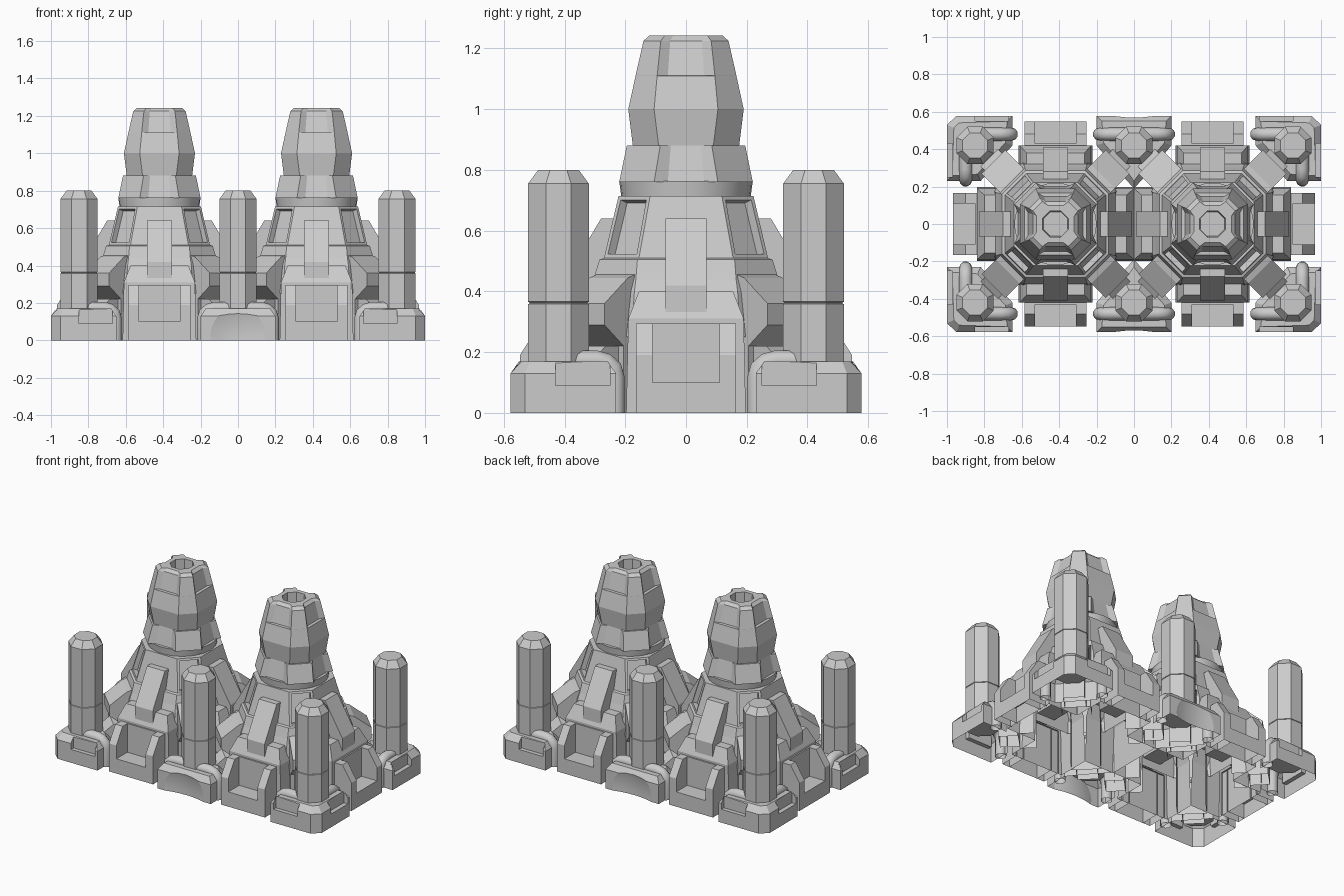
import bpy, bmesh
from math import pi
from mathutils import Matrix

if "Cube" in bpy.data.objects:
    bpy.data.objects.remove(bpy.data.objects["Cube"])

T = Matrix.Translation
R = lambda a: Matrix.Rotation(a, 4, 'Z')


def finish(name, bm, open_bottom=True, inner=None):
    """make an object; drop ground faces and, if given, the buried faces at x <= inner"""
    bmesh.ops.recalc_face_normals(bm, faces=bm.faces)
    if open_bottom:
        low = [f for f in bm.faces if all(v.co.z < 1e-4 for v in f.verts)
               or (inner and all(v.co.x < inner + 1e-4 for v in f.verts))]
        bmesh.ops.delete(bm, geom=low, context='FACES')
    me = bpy.data.meshes.new(name)
    bm.to_mesh(me)
    bm.free()
    ob = bpy.data.objects.new(name, me)
    bpy.context.collection.objects.link(ob)
    return ob


def loft_bm(rings):
    """rings: list of (z, [(x, y), ...]) skinned and capped"""
    bm = bmesh.new()
    vs = [[bm.verts.new((x, y, z)) for x, y in pts] for z, pts in rings]
    n = len(vs[0])
    for a, b in zip(vs, vs[1:]):
        for i in range(n):
            j = (i + 1) % n
            bm.faces.new((a[i], a[j], b[j], b[i]))
    bm.faces.new(vs[0])
    bm.faces.new(vs[-1])
    return bm


def loft(name, rings, open_bottom=True, inner=None):
    return finish(name, loft_bm(rings), open_bottom, inner)


def prism(name, profile, w0, w1, inner=None):
    """radial profile (r, z) extruded sideways from w0 to w1"""
    bm = bmesh.new()
    a = [bm.verts.new((r, w0, z)) for r, z in profile]
    b = [bm.verts.new((r, w1, z)) for r, z in profile]
    n = len(a)
    bm.faces.new(a)
    bm.faces.new(b)
    for i in range(n):
        j = (i + 1) % n
        bm.faces.new((a[i], a[j], b[j], b[i]))
    return finish(name, bm, True, inner)


def section(a, w, n=None, d=0):
    """eight-sided outline; with n, each main side has a notch n wide, d deep"""
    side = [(a, -w), (a, w)] if n is None else [(a, -w), (a - d, -n), (a - d, n), (a, w)]
    pts = []
    for c, s in ((1, 0), (0, 1), (-1, 0), (0, -1)):
        pts += [(x * c - y * s, x * s + y * c) for x, y in side]
    return pts


def spread(ob, mats):
    """copies of a part under each transform, then drop the template"""
    for m in mats:
        me = ob.data.copy()
        me.transform(m)
        if m.determinant() < 0:
            me.flip_normals()
        o = bpy.data.objects.new(ob.name, me)
        bpy.context.collection.objects.link(o)
    bpy.data.objects.remove(ob)


def carve(ob, cutters):
    for c in cutters:
        c.hide_render = True
        m = ob.modifiers.new('cut', 'BOOLEAN')
        m.operation, m.object, m.solver = 'DIFFERENCE', c, 'EXACT'
    me = bpy.data.meshes.new_from_object(ob.evaluated_get(bpy.context.evaluated_depsgraph_get()))
    bm = bmesh.new()
    bm.from_mesh(me)
    name = ob.name
    for o in [ob] + cutters:
        bpy.data.objects.remove(o)
    return finish(name, bm)


def box(x0, x1, y0, y1, z0, z1):
    p = [(x0, y0), (x1, y0), (x1, y1), (x0, y1)]
    return loft('cutter', [(z0, p), (z1, p)], False)


def base(name, outline):
    bm = loft_bm([(0, outline), (0.13, outline)])
    bmesh.ops.recalc_face_normals(bm, faces=bm.faces)
    top = [f for f in bm.faces if f.normal.z > 0.9]
    bmesh.ops.inset_region(bm, faces=top, thickness=0.04, depth=0.04)
    return finish(name, bm, False)


def pipe(name, pts):
    cu = bpy.data.curves.new(name, 'CURVE')
    cu.dimensions, cu.bevel_depth, cu.bevel_resolution = '3D', 0.035, 3
    sp = cu.splines.new('POLY')
    sp.points.add(len(pts) - 1)
    for p, co in zip(sp.points, pts):
        p.co = (*co, 1)
    bpy.context.collection.objects.link(bpy.data.objects.new(name, cu))


towers = [T((x, 0, 0)) for x in (-0.42, 0.42)]
card = [t @ R(i * pi / 2) for t in towers for i in range(4)]
diag = [t @ R(pi / 4 + i * pi / 2) for t in towers for i in range(4)]
outer = [m for i, m in enumerate(card) if i not in (0, 6)]  # sides not facing the other tower
quad = [Matrix.Diagonal((sx, sy, 1, 1)) for sx in (1, -1) for sy in (1, -1)]

# tower body with recessed windows on the diagonal faces
bm = loft_bm([(.25, section(.34, .18)), (.40, section(.32, .17)), (.44, section(.305, .165)),
              (.505, section(.285, .16)), (.51, section(.27, .155)), (.715, section(.222, .118))])
bmesh.ops.recalc_face_normals(bm, faces=bm.faces)
for f in list(bm.faces):
    c = f.calc_center_median()
    if .55 < c.z < .65 and abs(abs(c.x) - abs(c.y)) < .01:
        bmesh.ops.inset_region(bm, faces=[f], thickness=.02)
        bmesh.ops.inset_region(bm, faces=[f], thickness=.003, depth=-.03)
bmesh.ops.delete(bm, geom=[f for f in bm.faces if f.calc_center_median().z < .26], context='FACES')
spread(finish('tower_body', bm, False), towers)

# round band, notched collar and crown
bm = bmesh.new()
bmesh.ops.create_cone(bm, cap_ends=True, segments=32, radius1=.213, radius2=.22, depth=.05,
                      matrix=T((0, 0, .738)))
for f in bm.faces:
    f.smooth = abs(f.normal.z) < .9
spread(finish('tower_band', bm), towers)
spread(loft('tower_collar', [(.76, section(.22, .105, .06, .02)),
                             (.88, section(.195, .085, .05, .02))]), towers)
spread(loft('tower_crown', [
    (.87, section(.173, .09, .05)), (.88, section(.175, .09, .05)), (1.0, section(.19, .105, .065)),
    (1.11, section(.166, .095, .06)), (1.111, section(.166, .095, .06, .02)),
    (1.225, section(.14, .083, .052, .02)), (1.243, section(.12, .07, .042, .02)),
    (1.243, section(.07, .029, .015)), (1.12, section(.065, .027, .014))]), towers)

# main side blocks with sloping shoulders
rect = lambda r, w: [(.2, -w), (r, -w), (r, w), (.2, w)]
spread(loft('side_block', [(0, rect(.42, .197)), (.31, rect(.42, .19)), (.40, rect(.38, .155))],
            True, .2), card)

# sloping fins, diagonal buttresses and their feet
spread(prism('side_fin', [(.2, .3), (.41, .3), (.41, .42), (.28, .64), (.2, .64)],
             -.067, .067, .2), card)
spread(prism('diagonal_buttress', [(.28, 0), (.38, 0), (.38, .22), (.47, .29), (.47, .36),
                                   (.36, .445), (.28, .47)], -.09, .09, .28), diag)
spread(prism('buttress_foot', [(.38, 0), (.5, 0), (.5, .17), (.44, .22), (.38, .22)],
             -.065, .065, .38), diag)

# open trays on the outward sides
spread(prism('tray_floor', [(.41, 0), (.547, 0), (.547, .10), (.43, .10), (.43, .295), (.41, .295)],
             -.11, .11, .41), outer)
cheek = [(.41, 0), (.547, 0), (.547, .19), (.48, .295), (.41, .295)]
for w in (-.165, .11):
    spread(prism('tray_cheek', cheek, w, w + .055, .41), outer)

# corner bases with notched rims
corner = base('corner_base', [(1, .23), (1, .53), (.95, .578), (.65, .578), (.65, .42), (.74, .32), (.82, .23)])
corner = carve(corner, [box(.67, .85, .55, .7, .09, .3), box(.97, 1.1, .25, .43, .09, .3)])
spread(corner, quad)

# middle bases with a shallow scooped front
mid = base('middle_base', [(-.2, .578), (.2, .578), (.2, .42), (.1, .3), (0, .19), (-.1, .3), (-.2, .42)])
bm = bmesh.new()
bmesh.ops.create_uvsphere(bm, u_segments=64, v_segments=48, radius=.5, matrix=T((0, 1.056, .031)))
for f in bm.faces:
    f.smooth = True
mid = carve(mid, [finish('cutter', bm, False)])
spread(mid, [quad[0], quad[1]])

# pillars
oct8 = lambda a: section(a, a * .414)
spread(loft('pillar', [(.1, oct8(.1)), (.358, oct8(.1)), (.36, oct8(.096)), (.364, oct8(.096)),
                       (.366, oct8(.1)), (.755, oct8(.1)), (.8, oct8(.067))]),
       [T((x, y, 0)) for x in (-.85, 0, .85) for y in (-.42, .42)])

# bent pipes beside the pillars
bend = [(0, .172), (.10, .172), (.13, .164), (.152, .145), (.16, .115), (.16, 0)]
for sx in (1, -1):
    for sy in (1, -1):
        pipe('side_pipe', [(sx * .9, sy * (.395 - t), z) for t, z in bend])
        pipe('front_pipe', [(sx * (.815 - t), sy * .48, z) for t, z in bend])
        pipe('middle_pipe', [(sx * (.025 + t), sy * .48, z) for t, z in bend])
